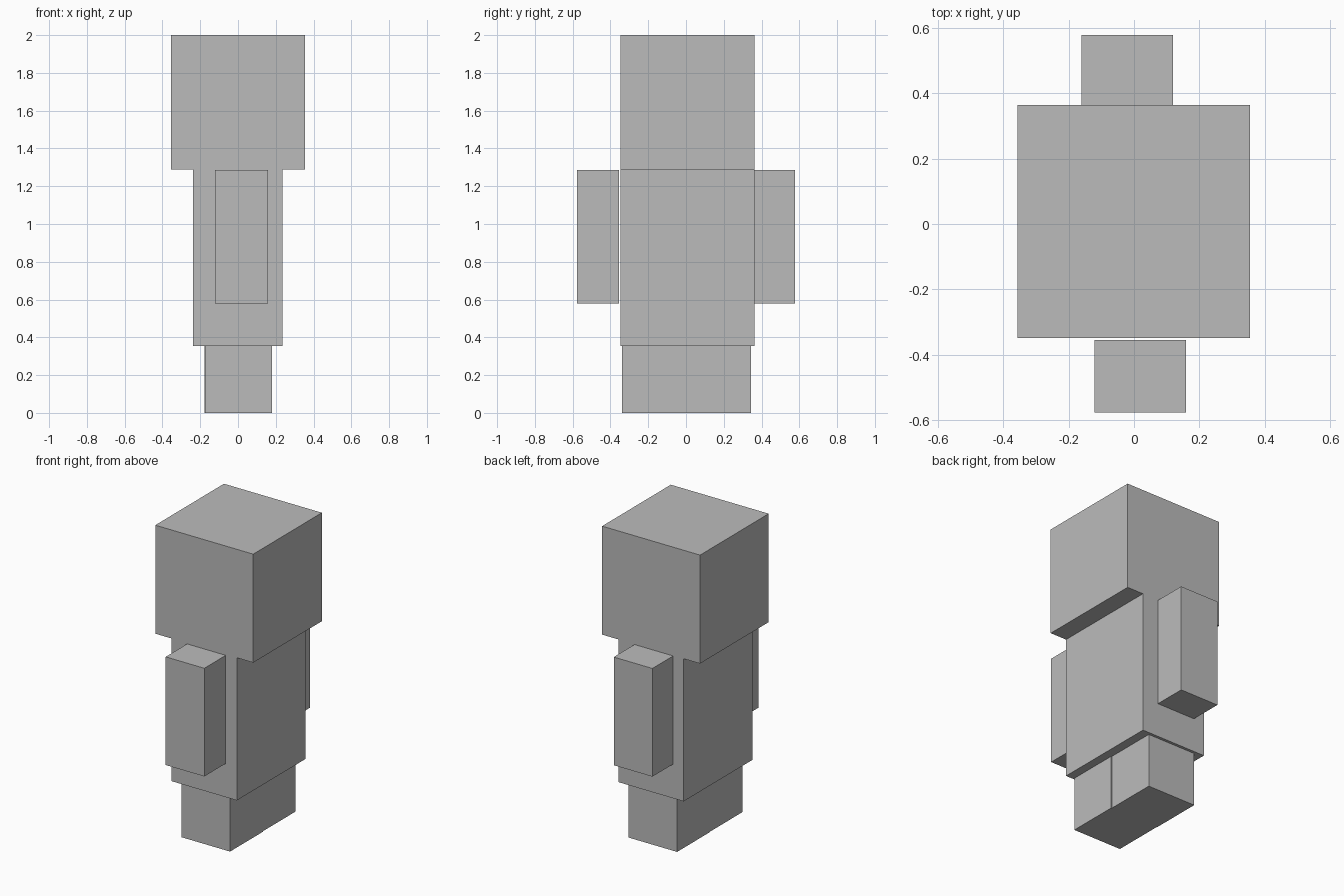
import bpy
import bmesh
from mathutils import Matrix, Vector

old = bpy.data.objects.get("Cube")
if old:
    bpy.data.objects.remove(old, do_unlink=True)

GREY = (0.5, 0.5, 0.5, 1)
grey = bpy.data.materials.new("plain grey")
grey.use_nodes = True
grey.diffuse_color = GREY
grey.node_tree.nodes["Principled BSDF"].inputs["Base Color"].default_value = GREY


def block(name, low, high):
    """Box spanning two opposite corners."""
    low, high = Vector(low), Vector(high)
    bm = bmesh.new()
    bmesh.ops.create_cube(bm, size=1, matrix=Matrix.Diagonal((*(high - low), 1)))
    mesh = bpy.data.meshes.new(name)
    bm.to_mesh(mesh)
    bm.free()
    mesh.materials.append(grey)
    obj = bpy.data.objects.new(name, mesh)
    obj.location = (low + high) / 2
    bpy.context.collection.objects.link(obj)
    return obj


# Head and torso share the same depth
block("head", (-0.356, -0.348, 1.289), (0.354, 0.363, 2))
block("torso", (-0.237, -0.348, 0.354), (0.235, 0.363, 1.289))

# Arms, swung slightly in opposite directions
block("front_arm", (-0.121, -0.576, 0.578), (0.159, -0.354, 1.287))
block("back_arm", (-0.161, 0.357, 0.578), (0.119, 0.578, 1.287))

# Legs, side by side with a tiny offset
block("front_leg", (-0.174, -0.338, 0), (0.179, 0.003, 0.354))
block("back_leg", (-0.177, 0.003, 0), (0.175, 0.345, 0.354))
